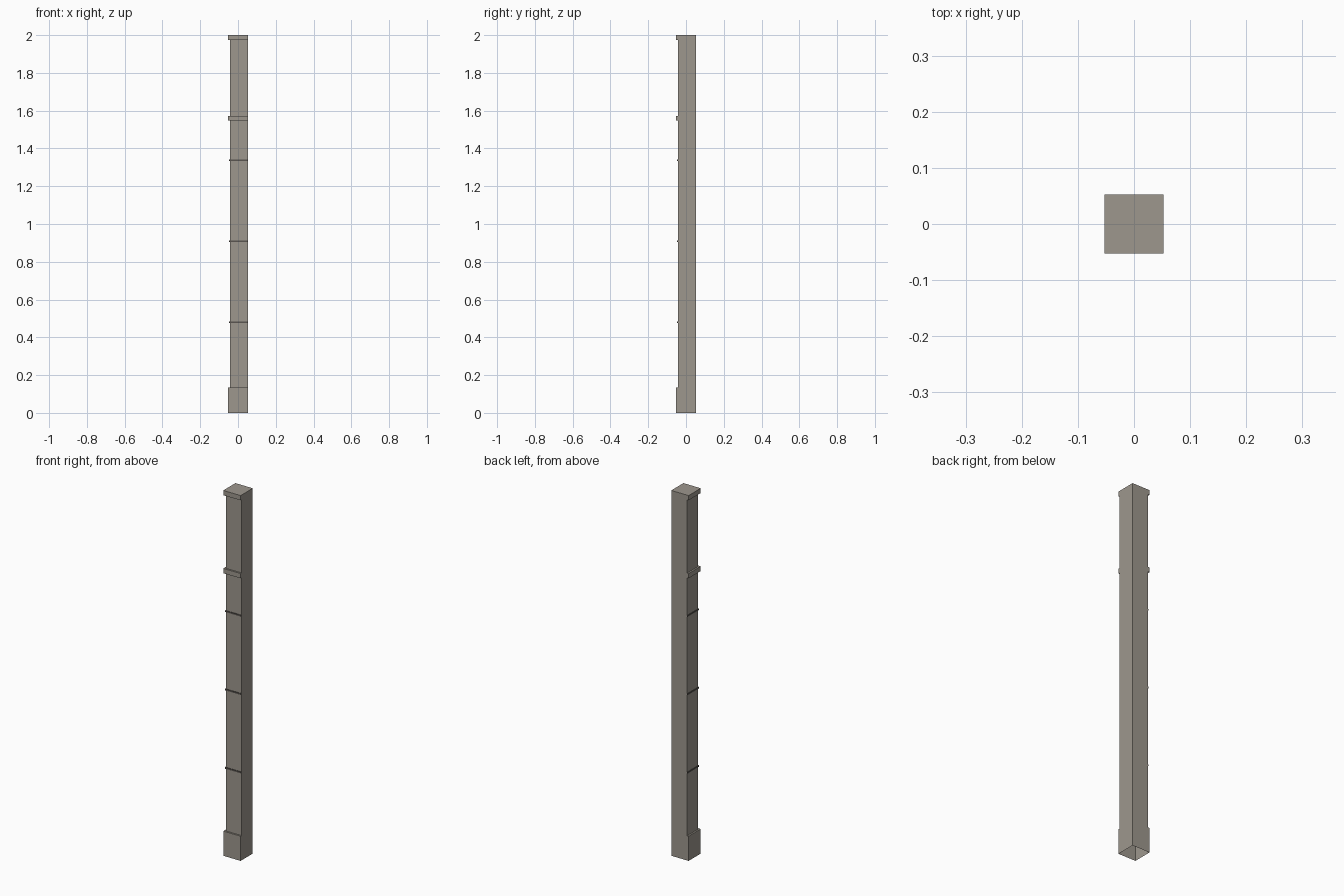
import bpy
import bmesh

if "Cube" in bpy.data.objects:
    bpy.data.objects.remove(bpy.data.objects["Cube"])

BACK = 0.0525      # flush plane shared by the right (+x) and back (+y) sides
SHAFT = -0.0435    # left and front plane of the shaft
TRIM = -0.0525     # left and front plane of base, collar and cap
JOINT = -0.0465    # left and front plane of the thin joint strips


def material(name, colour):
    mat = bpy.data.materials.new(name)
    mat.diffuse_color = (*colour, 1.0)
    mat.use_nodes = True
    mat.node_tree.nodes["Principled BSDF"].inputs["Base Color"].default_value = mat.diffuse_color
    return mat


stone = material("warm grey stone", (0.34, 0.31, 0.27))
dark = material("dark joint", (0.10, 0.09, 0.08))


def block(name, lo, hi, z0, z1, mat, open_bottom=False):
    """Square block from lo to hi in x and y, between z0 and z1."""
    bm = bmesh.new()
    bmesh.ops.create_cube(bm, size=1)
    for v in bm.verts:
        v.co.x = hi if v.co.x > 0 else lo
        v.co.y = hi if v.co.y > 0 else lo
        v.co.z = z1 if v.co.z > 0 else z0
    bm.normal_update()
    if open_bottom:
        under = [f for f in bm.faces if f.normal.z < -0.5]
        bmesh.ops.delete(bm, geom=under, context='FACES_ONLY')
    mesh = bpy.data.meshes.new(name)
    bm.to_mesh(mesh)
    bm.free()
    mesh.materials.append(mat)
    obj = bpy.data.objects.new(name, mesh)
    bpy.context.collection.objects.link(obj)
    return obj


# Plinth, hollow underneath
block("base", TRIM, BACK, 0.0, 0.135, stone, open_bottom=True)

# Main shaft, resting on the plinth
block("shaft", SHAFT, BACK, 0.135, 1.975, stone)

# Collar and cap, projecting to the front and left only
block("collar", TRIM, BACK, 1.547, 1.573, stone)
block("cap", TRIM, BACK, 1.974, 2.0, stone)

# Evenly spaced thin joint strips
for i in range(3):
    z = 0.48 + 0.429 * i
    block(f"joint_{i + 1}", JOINT, BACK - 0.0003, z - 0.004, z + 0.004, dark)
